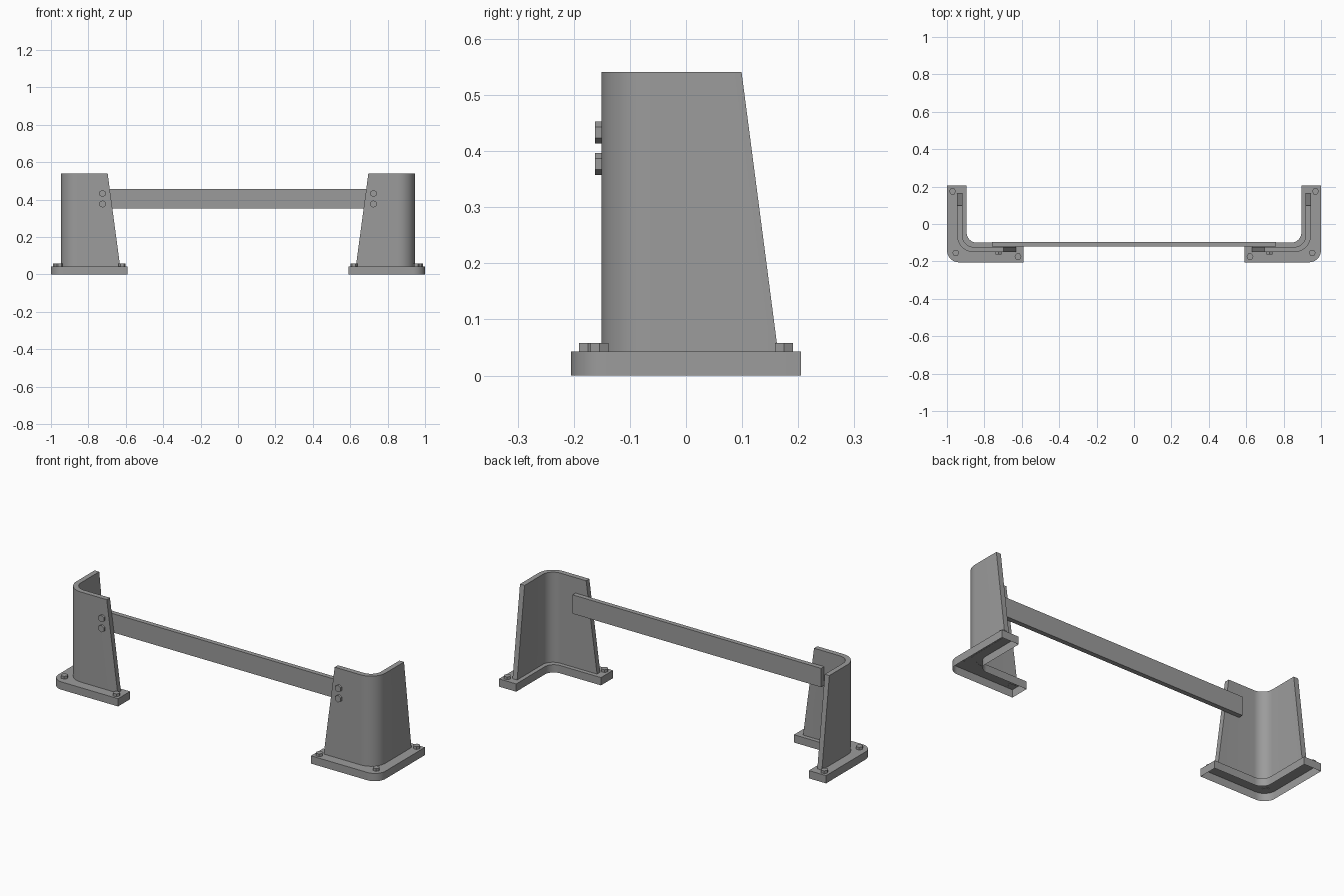
import bpy, bmesh
from math import pi, sin, cos
from mathutils import Matrix

if "Cube" in bpy.data.objects:
    bpy.data.objects.remove(bpy.data.objects["Cube"])

# Dark grey paint shared by all parts
paint = bpy.data.materials.new("dark_grey")
paint.diffuse_color = (0.33, 0.33, 0.33, 1)
paint.use_nodes = True
paint.node_tree.nodes["Principled BSDF"].inputs["Base Color"].default_value = paint.diffuse_color


def finish(name, bm, mirror=True):
    mesh = bpy.data.meshes.new(name)
    bm.to_mesh(mesh)
    bm.free()
    mesh.materials.append(paint)
    ob = bpy.data.objects.new(name, mesh)
    bpy.context.collection.objects.link(ob)
    if mirror:
        ob.modifiers.new("Mirror", 'MIRROR')
    bpy.ops.object.select_all(action='DESELECT')
    ob.select_set(True)
    bpy.context.view_layer.objects.active = ob


def arc(cx, cy, r, a0, a1, n=10):
    return [(cx + r * cos(a0 + (a1 - a0) * i / n), cy + r * sin(a0 + (a1 - a0) * i / n))
            for i in range(n + 1)]


def l_outline(x0, y0, t, xe, ye, ro, ri):
    """Rounded L, running clockwise seen from above after the final reversal."""
    return ([(xe, y0), (xe, y0 + t)]
            + arc(x0 + t + ri, y0 + t + ri, ri, 1.5 * pi, pi)
            + [(x0 + t, ye), (x0, ye)]
            + arc(x0 + ro, y0 + ro, ro, pi, 1.5 * pi))


def loft(name, low, high, z0, z1, bottom=True):
    bm = bmesh.new()
    a = [bm.verts.new((x, y, z0)) for x, y in low]
    b = [bm.verts.new((x, y, z1)) for x, y in high]
    n = len(a)
    for i in range(n):
        j = (i + 1) % n
        bm.faces.new((a[i], a[j], b[j], b[i]))
    bm.faces.new(b)
    if bottom:
        bm.faces.new(a[::-1])
    finish(name, bm)
    bpy.ops.object.shade_smooth_by_angle(angle=pi / 6)


def bolt(name, centre, r, depth, axis):
    bm = bmesh.new()
    bmesh.ops.create_cone(bm, cap_ends=True, segments=6, radius1=r, radius2=r, depth=depth,
                          matrix=Matrix.Translation(centre) @ Matrix.Rotation(pi / 2, 4, axis))
    finish(name, bm)


# Foot plates: L-shaped caps, open underneath
foot = l_outline(-1.0, -0.205, 0.105, -0.59, 0.205, 0.065, 0.055)
loft("foot_plate", foot, foot, 0.0, 0.043, bottom=False)

# Corner posts: curved L walls whose free ends taper inward
loft("corner_post",
     l_outline(-0.946, -0.151, 0.028, -0.63, 0.164, 0.09, 0.062),
     l_outline(-0.946, -0.151, 0.028, -0.697, 0.099, 0.09, 0.062),
     0.042, 0.541)

# Cross bar fixed behind the posts
bm = bmesh.new()
bmesh.ops.create_cube(bm, size=1, matrix=Matrix.Translation((0, -0.108, 0.405))
                      @ Matrix.Diagonal((1.52, 0.026, 0.104, 1)))
finish("cross_bar", bm, mirror=False)

# Hex bolts holding the feet down
for i, (x, y) in enumerate([(-0.953, -0.154), (-0.62, -0.175), (-0.97, 0.175)]):
    bolt(f"foot_bolt_{i + 1}", (x, y, 0.049), 0.0185, 0.018, 'Z')

# Hex bolts through the posts into the bar
for i, z in enumerate((0.433, 0.377)):
    bolt(f"bar_bolt_{i + 1}", (-0.724, -0.155, z), 0.0195, 0.014, 'X')
